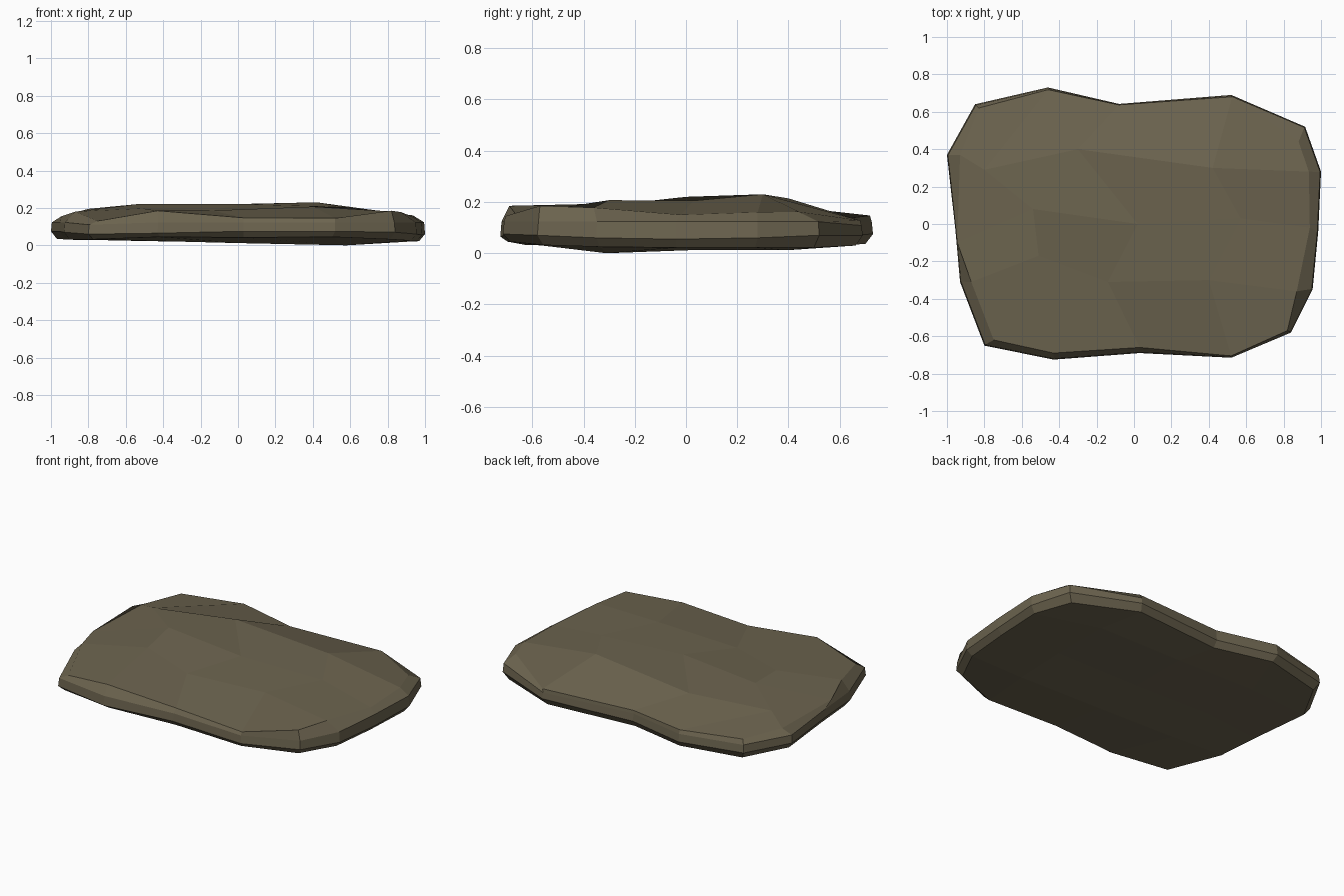
import bpy, bmesh

# Stone outline, counter-clockwise from the front left corner (widest line)
rim = [(-.80, -.65), (-.43, -.725), (.03, -.69), (.52, -.715),
       (.84, -.58), (.955, -.35), (.985, -.04), (1.0, .28),
       (.915, .52), (.52, .69), (-.08, .642), (-.46, .73),
       (-.85, .64), (-1.0, .37), (-.955, -.03), (-.93, -.31)]

# Upper edge, where the side rolls over into the top
upper = [(-.75, -.62, .13), (-.43, -.69, .185), (.03, -.66, .147), (.52, -.705, .145),
         (.82, -.57, .185), (.87, -.36, .178), (.94, -.02, .15), (.935, .28, .16),
         (.88, .44, .162), (.525, .68, .128), (-.08, .637, .137), (-.46, .718, .147),
         (-.83, .62, .15), (-.93, .37, .15), (-.945, -.1, .155), (-.87, -.31, .18)]

# Worn inner points of the top (3 x 3, rows front to back)
top_inner = [(-.51, -.17, .197), (-.14, -.31, .186), (.40, -.30, .207),
             (-.54, .08, .22), (.02, .0, .22), (.57, .03, .205),
             (-.80, .29, .195), (-.30, .40, .214), (.42, .30, .23)]

# Heights of the lower rim line and of the bottom edge
lower_z = [.06, .065, .075, .075, .07, .06, .055, .06,
           .07, .07, .07, .075, .075, .075, .075, .07]
bottom_z = [.032, .045, .042, .045, .032, .025, .022, .022,
            .022, .03, .03, .037, .03, .034, .032, .03]
under_inner = [(x, y, z) for y, zs in ((-.31, (.026, .012, .0)), (.02, (.027, .014, .012)),
                                       (.40, (.024, .014, .012)))
               for x, z in zip((-.55, 0, .58), zs)]

bm = bmesh.new()


def ring(points):
    return [bm.verts.new(p) for p in points]


def cap(border, inner):
    """Fill a 16-point border with a 4 x 4 grid of quads."""
    mid = [bm.verts.new(p) for p in inner]
    rows = [border[0:5]]
    for r in range(3):
        rows.append([border[15 - r]] + mid[3 * r:3 * r + 3] + [border[5 + r]])
    rows.append([border[12 - i] for i in range(5)])
    for a, b in zip(rows, rows[1:]):
        for i in range(4):
            bm.faces.new((a[i], a[i + 1], b[i + 1], b[i]))


# Bottom edge, two rim lines, upper edge
rings = [ring((x * .968, y * .96, z) for (x, y), z in zip(rim, bottom_z)),
         ring((x, y, z) for (x, y), z in zip(rim, lower_z)),
         ring((x * .995, y * .993, min(.123, u[2] - .02)) for (x, y), u in zip(rim, upper)),
         ring(upper)]
for a, b in zip(rings, rings[1:]):
    for i in range(16):
        j = (i + 1) % 16
        bm.faces.new((a[i], a[j], b[j], b[i]))
cap(rings[0], under_inner)
cap(rings[-1], top_inner)
bmesh.ops.recalc_face_normals(bm, faces=bm.faces)

mesh = bpy.data.meshes.new("flat_stone")
bm.to_mesh(mesh)
bm.free()

# Single brown-grey stone colour, flat faces
stone = bpy.data.materials.new("brown grey stone")
stone.diffuse_color = (.15, .127, .078, 1)
mesh.materials.append(stone)
obj = bpy.data.objects.new("flat_stone", mesh)
bpy.context.collection.objects.link(obj)
